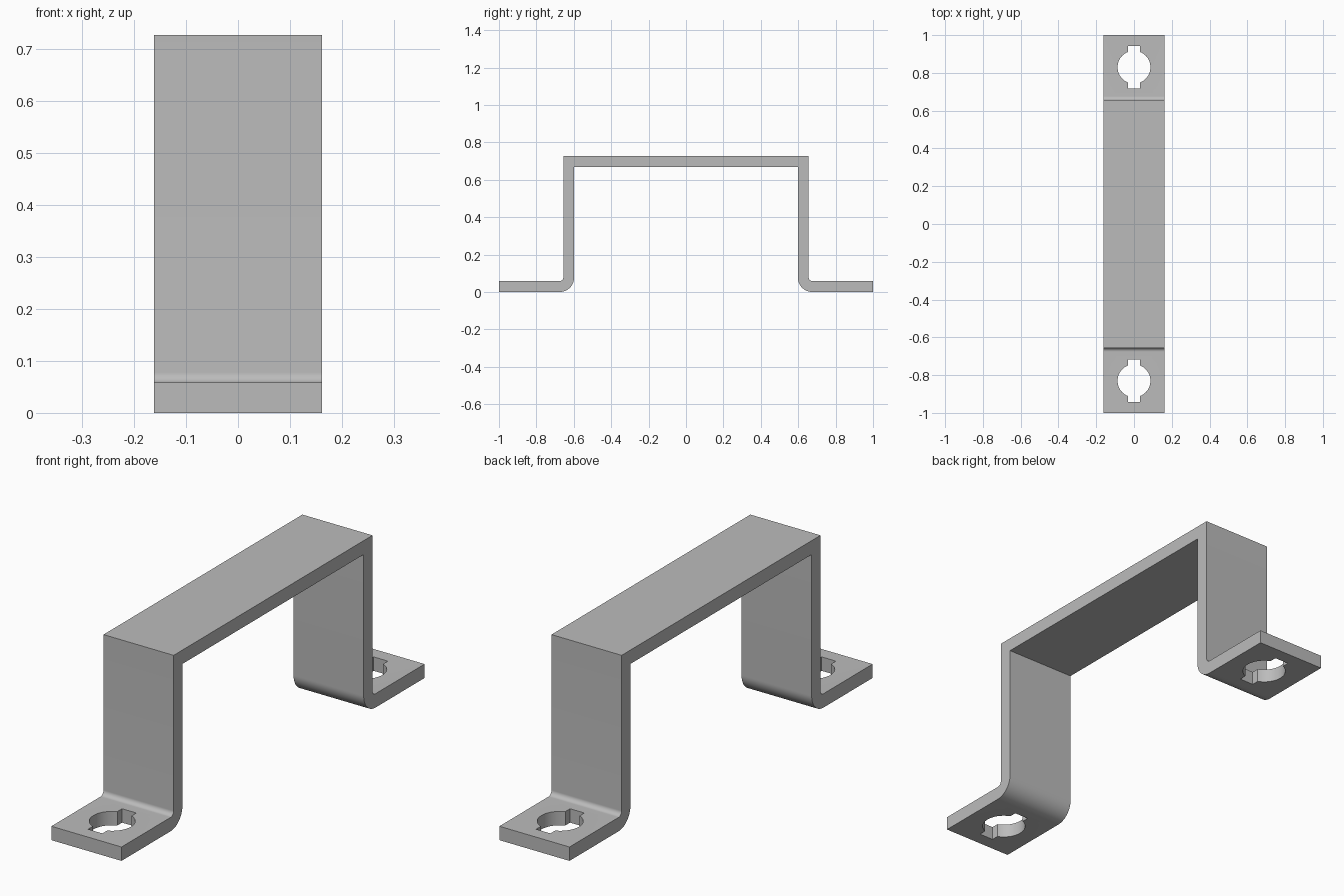
import bpy, bmesh, math
from mathutils import Vector

cube = bpy.data.objects.get("Cube")
if cube:
    bpy.data.objects.remove(cube, do_unlink=True)

HALF_W, HEIGHT, THICK = 0.162, 0.727, 0.058
LEG_IN = 0.598                      # inner face of each leg
R_IN = 0.02                         # bend radii share one centre
R_OUT = R_IN + THICK
BEND_Y, BEND_Z = LEG_IN + R_OUT, R_OUT
HOLE_Y, HOLE_R = 0.83, 0.087
SLOT_HALF_W, SLOT_HALF_L = 0.033, 0.112

steel = bpy.data.materials.new("steel grey")
steel.use_nodes = True
grey = (0.5, 0.5, 0.5, 1)
steel.diffuse_color = grey
steel.node_tree.nodes["Principled BSDF"].inputs["Base Color"].default_value = grey


def prism(name, outline, direction):
    """Extrude a closed outline into a solid object."""
    bm = bmesh.new()
    face = bm.faces.new([bm.verts.new(p) for p in outline])
    new = bmesh.ops.extrude_face_region(bm, geom=[face])["geom"]
    moved = [v for v in new if isinstance(v, bmesh.types.BMVert)]
    bmesh.ops.translate(bm, verts=moved, vec=Vector(direction))
    bmesh.ops.recalc_face_normals(bm, faces=bm.faces)
    mesh = bpy.data.meshes.new(name)
    bm.to_mesh(mesh)
    bm.free()
    mesh.materials.append(steel)
    obj = bpy.data.objects.new(name, mesh)
    bpy.context.collection.objects.link(obj)
    return obj


def arc(cx, cy, r, start, end, steps):
    angles = [start + (end - start) * i / steps for i in range(steps + 1)]
    return [(cx + r * math.cos(a), cy + r * math.sin(a)) for a in angles]


# Bent strip: half of the side profile, mirrored to the other half
upper = [(LEG_IN + THICK, HEIGHT)]
upper += arc(BEND_Y, BEND_Z, R_IN, math.pi, 1.5 * math.pi, 12)
upper += [(1, THICK)]
lower = [(1, 0)]
lower += arc(BEND_Y, BEND_Z, R_OUT, 1.5 * math.pi, math.pi, 16)
lower += [(LEG_IN, HEIGHT - THICK)]
half = upper + lower
profile = half + [(-y, z) for y, z in reversed(half)]
bracket = prism("bracket_strip", [(-HALF_W, y, z) for y, z in profile],
                (2 * HALF_W, 0, 0))

# Round mounting holes with a notch at each end
notch = math.asin(SLOT_HALF_W / HOLE_R)
right = [(SLOT_HALF_W, SLOT_HALF_L)]
right += arc(0, 0, HOLE_R, math.pi / 2 - notch, notch - math.pi / 2, 24)
right += [(SLOT_HALF_W, -SLOT_HALF_L)]
keyhole = right + [(-x, y) for x, y in reversed(right)]

bpy.context.view_layer.objects.active = bracket
for side in (-1, 1):
    cutter = prism("hole_cutter",
                   [(x, y + side * HOLE_Y, -THICK) for x, y in keyhole],
                   (0, 0, 3 * THICK))
    cutter.hide_render = True
    cut = bracket.modifiers.new("hole", 'BOOLEAN')
    cut.operation = 'DIFFERENCE'
    cut.solver = 'EXACT'
    cut.object = cutter
    bpy.ops.object.modifier_apply(modifier=cut.name)
    bpy.data.objects.remove(cutter, do_unlink=True)

# Smooth bends and holes, crisp edges elsewhere
bpy.ops.object.select_all(action='DESELECT')
bracket.select_set(True)
bpy.ops.object.shade_smooth_by_angle(angle=math.radians(30))
